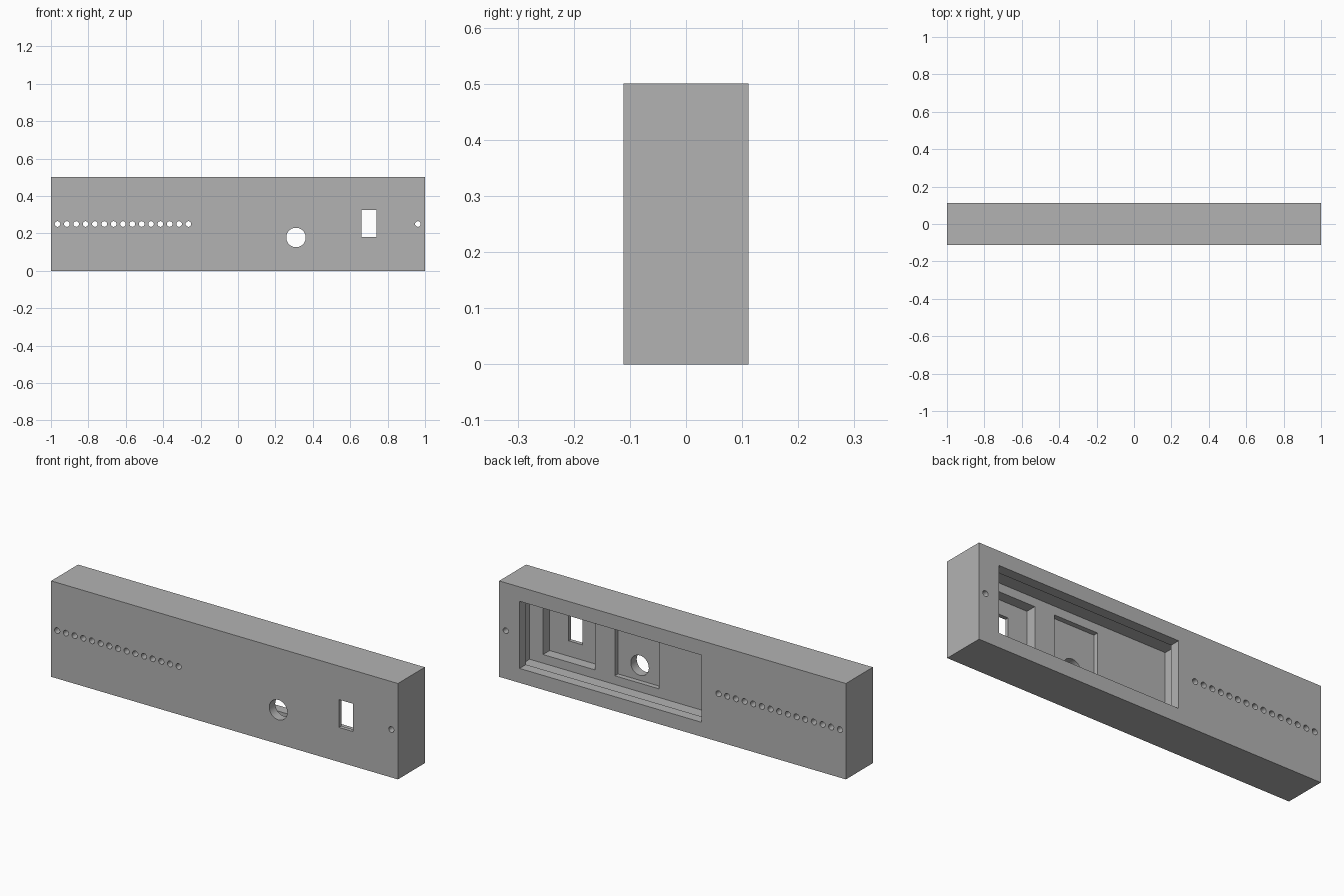
import bpy
import math

cube = bpy.data.objects.get("Cube")
if cube:
    bpy.data.objects.remove(cube, do_unlink=True)

grey = bpy.data.materials.new("plain grey")
grey.use_nodes = True
colour = (0.45, 0.45, 0.45, 1)
grey.diffuse_color = colour
grey.node_tree.nodes["Principled BSDF"].inputs["Base Color"].default_value = colour

BACK = 0.111
HEIGHT = 0.5


def block(name, x, y, z):
    """Box spanning the given (low, high) ranges."""
    bpy.ops.mesh.primitive_cube_add(size=1, location=[sum(r) / 2 for r in (x, y, z)])
    ob = bpy.context.object
    ob.name = name
    ob.scale = [r[1] - r[0] for r in (x, y, z)]
    bpy.ops.object.transform_apply(location=True, rotation=False, scale=True)
    ob.data.materials.append(grey)
    return ob


def drill(name, x, z, radius, sides):
    """Cylinder running front to back."""
    bpy.ops.mesh.primitive_cylinder_add(vertices=sides, radius=radius, depth=1,
                                        location=(x, 0, z), rotation=(math.pi / 2, 0, 0))
    ob = bpy.context.object
    ob.name = name
    ob.data.materials.append(grey)
    return ob


def cut(body, cutter):
    cutter.hide_render = True
    bpy.context.view_layer.objects.active = body
    mod = body.modifiers.new(cutter.name, "BOOLEAN")
    mod.operation = "DIFFERENCE"
    mod.solver = "EXACT"
    mod.object = cutter
    bpy.ops.object.modifier_apply(modifier=mod.name)
    bpy.data.objects.remove(cutter, do_unlink=True)


# Solid case
case = block("case", (-1, 1), (-BACK, BACK), (0, HEIGHT))

# Rear opening with a wider chamber behind its lip
lip, floor = BACK - 0.053, BACK - 0.147
cut(case, block("chamber", (-0.213, 0.927), (floor, lip), (0.055, 0.445)))
cut(case, block("rear_opening", (-0.168, 0.882), (lip - 0.02, 0.3), (0.075, 0.425)))

# Recessed pockets in the chamber floor
cut(case, block("switch_pocket", (0.55, 0.85), (BACK - 0.202, floor + 0.02), (0.1, 0.4)))
cut(case, block("jack_pocket", (0.182, 0.436), (BACK - 0.173, floor + 0.02), (0.1, 0.4)))

# Openings through the front wall
cut(case, block("switch_window", (0.66, 0.74), (-0.3, 0), (0.18, 0.325)))
cut(case, drill("jack_hole", 0.31, 0.178, 0.052, 48))

# Row of small through holes, plus one at the far end
for x in [-0.965 + 0.05 * i for i in range(15)] + [0.962]:
    cut(case, drill("small_hole", x, 0.25, 0.015, 24))

bpy.ops.object.select_all(action="DESELECT")
case.select_set(True)
bpy.context.view_layer.objects.active = case
bpy.ops.object.shade_smooth_by_angle(angle=math.radians(30))
